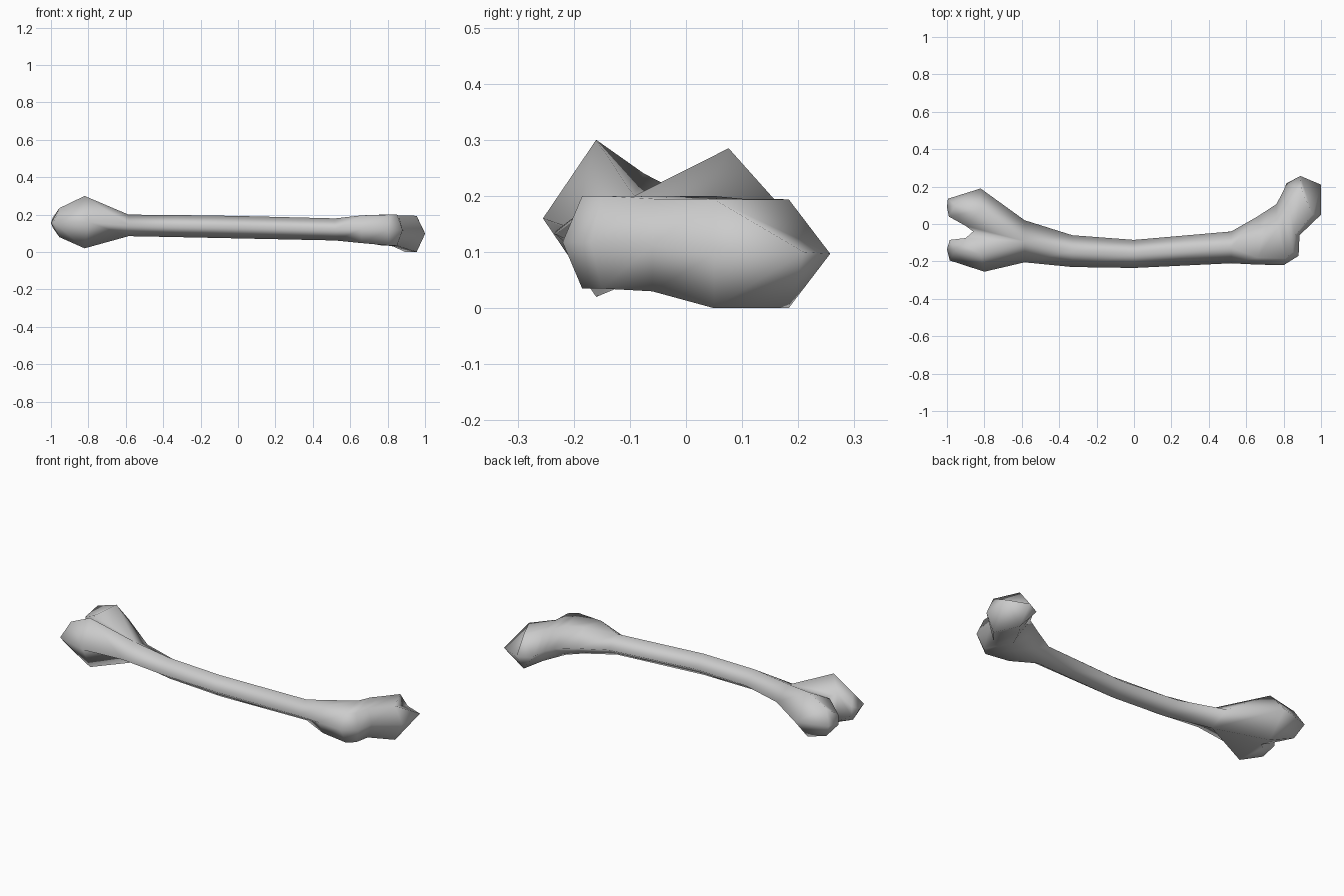
import bpy, bmesh

cube = bpy.data.objects.get("Cube")
if cube:
    bpy.data.objects.remove(cube)

bm = bmesh.new()


def vert(xy, z):
    return bm.verts.new((*xy, z))


def diamond(x, front, back, low, high):
    """Shaft section: front, top, back and bottom corners."""
    y, z = (front + back) / 2, (low + high) / 2
    return [vert((x, front), z), vert((x, y), high),
            vert((x, back), z), vert((x, y), low)]


def hexagon(front, back, ridge_front, ridge_back, low, high):
    """Wide section with a flat top and bottom."""
    z = (low + high) / 2
    return [vert(front, z), vert(ridge_front, high), vert(ridge_back, high),
            vert(back, z), vert(ridge_back, low), vert(ridge_front, low)]


def knuckle(outer, inner, ridge, low, high, inset):
    """Five corners: outer edge, ridge, two inner corners, underside."""
    z = (low + high) / 2
    return [vert(outer, z), vert(ridge, high), vert(inner, high - inset),
            vert(inner, low + inset), vert(ridge, low)]


def loft(rings):
    """Skin successive sections; repeated corners collapse to triangles."""
    for a, b in zip(rings, rings[1:]):
        for i in range(len(a)):
            j = (i + 1) % len(a)
            corners = list(dict.fromkeys((a[i], a[j], b[j], b[i])))
            if len(corners) > 2:
                bm.faces.new(corners)


def close(section, tip):
    v = bm.verts.new(tip)
    loft([section, [v] * len(section)])


# Slightly bowed shaft
knee = diamond(-0.585, -0.205, 0.02, 0.085, 0.2)
hip = diamond(0.52, -0.21, -0.04, 0.062, 0.18)
loft([knee,
      diamond(-0.33, -0.23, -0.06, 0.08, 0.198),
      diamond(0, -0.235, -0.085, 0.073, 0.193),
      hip])

# Two rounded knuckles sharing a shallow groove at the right end
front, top, back, under = knee
groove_top = vert((-0.86, -0.04), 0.222)
groove_low = vert((-0.86, -0.04), 0.07)
end = knuckle((-0.985, -0.195), (-0.985, -0.085), (-0.955, -0.14),
              0.08, 0.235, 0.05)
loft([[front, top, groove_top, groove_low, under],
      knuckle((-0.8, -0.255), (-0.9, -0.075), (-0.82, -0.16), 0.02, 0.3, 0.06),
      end])
close(end, (-1, -0.135, 0.155))
end = knuckle((-0.995, 0.135), (-0.99, 0.04), (-0.955, 0.1),
              0.08, 0.235, 0.05)
loft([[back, top, groove_top, groove_low, under],
      knuckle((-0.82, 0.19), (-0.9, -0.01), (-0.82, 0.076), 0.03, 0.285, 0.05),
      end])
close(end, (-1, 0.09, 0.155))

# Blunt knob sweeping round into the angled ball at the left end
front, top, back, under = hip
near, far = vert((1, 0.21), 0.1), vert((0.89, 0.257), 0.097)
loft([[front, top, top, back, under, under],
      hexagon((0.66, -0.217), (0.66, 0.04), (0.66, -0.18), (0.69, -0.06),
              0.048, 0.196),
      hexagon((0.8, -0.22), (0.76, 0.105), (0.81, -0.185), (0.77, -0.02),
              0.035, 0.2),
      hexagon((0.88, -0.17), (0.785, 0.15), (0.85, -0.15), (0.8, 0.05),
              0.035, 0.2),
      hexagon((0.885, -0.06), (0.8, 0.18), (0.86, -0.06), (0.83, 0.1),
              0.03, 0.195),
      hexagon((1, 0.05), (0.815, 0.217), (0.955, 0.05), (0.895, 0.183),
              0, 0.194),
      [near, near, far, far, far, near]])

bmesh.ops.recalc_face_normals(bm, faces=bm.faces)
mesh = bpy.data.meshes.new("bone")
bm.to_mesh(mesh)
bm.free()
mesh.shade_smooth()

bone = bpy.data.objects.new("bone", mesh)
bpy.context.collection.objects.link(bone)

# Plain grey
mat = bpy.data.materials.new("bone_grey")
mat.use_nodes = True
grey = (0.6, 0.6, 0.6, 1)
mat.diffuse_color = grey
mat.node_tree.nodes["Principled BSDF"].inputs["Base Color"].default_value = grey
mesh.materials.append(mat)
